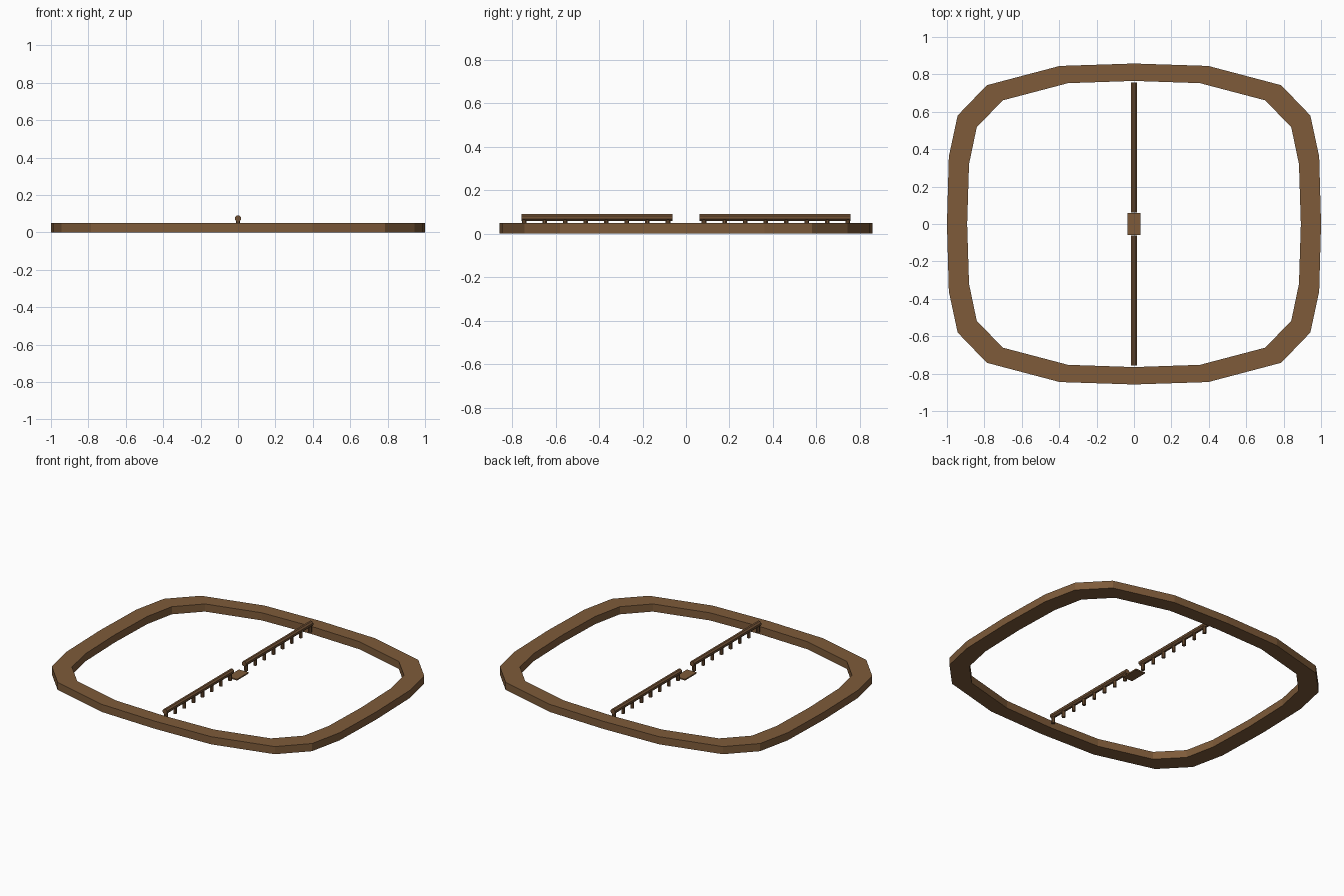
import bpy, bmesh, math
from mathutils import Matrix

if "Cube" in bpy.data.objects:
    bpy.data.objects.remove(bpy.data.objects["Cube"])


def material(name, rgb):
    m = bpy.data.materials.new(name)
    m.diffuse_color = (*rgb, 1)
    m.use_nodes = True
    m.node_tree.nodes["Principled BSDF"].inputs["Base Color"].default_value = m.diffuse_color
    return m


wood = material("wood", (0.21, 0.105, 0.042))
dark_wood = material("dark_wood", (0.17, 0.085, 0.036))


def finish(name, bm, mat):
    bmesh.ops.recalc_face_normals(bm, faces=bm.faces[:])
    me = bpy.data.meshes.new(name)
    bm.to_mesh(me)
    bm.free()
    me.materials.append(mat)
    ob = bpy.data.objects.new(name, me)
    bpy.context.collection.objects.link(ob)
    return ob


def mirrored_loop(quarter):
    # quarter runs from the +x axis to the +y axis
    half = quarter + [(-x, y) for x, y in reversed(quarter[:-1])]
    return half + [(x, -y) for x, y in reversed(half[1:-1])]


# Rounded outer frame
outer = mirrored_loop([(1.0, 0), (0.99, 0.36), (0.943, 0.58), (0.787, 0.742), (0.397, 0.845), (0, 0.858)])
inner = mirrored_loop([(0.892, 0), (0.882, 0.32), (0.841, 0.517), (0.702, 0.661), (0.353, 0.753), (0, 0.765)])
bm = bmesh.new()
rings = [[bm.verts.new((x, y, z)) for x, y in loop]
         for loop, z in ((outer, 0), (outer, 0.05), (inner, 0.05), (inner, 0))]
n = len(outer)
for r in range(4):
    a, b = rings[r], rings[(r + 1) % 4]
    for i in range(n):
        j = (i + 1) % n
        bm.faces.new((a[i], a[j], b[j], b[i]))
finish("outer_frame", bm, wood)

# Small plate in the centre gap
bm = bmesh.new()
bmesh.ops.create_cube(bm, size=1, matrix=Matrix.Translation((0, 0, 0.025))
                      @ Matrix.Diagonal((0.07, 0.12, 0.008, 1)))
finish("centre_plate", bm, wood)


def rod(bm, radius, length, matrix):
    bmesh.ops.create_cone(bm, cap_ends=True, segments=8, radius1=radius, radius2=radius,
                          depth=length, matrix=matrix @ Matrix.Rotation(math.pi / 8, 4, 'Z'))


# Two bumper rails, each on a row of eight pegs
for side, label in ((-1, "front"), (1, "back")):
    bm = bmesh.new()
    rod(bm, 0.0172, 0.695, Matrix.Translation((0, side * 0.4095, 0.0745))
        @ Matrix.Rotation(math.pi / 2, 4, 'X'))
    finish(label + "_rail", bm, dark_wood)
    bm = bmesh.new()
    for i in range(8):
        y = side * (0.083 + i * 0.0945)
        rod(bm, 0.0115, 0.043, Matrix.Translation((0, y, 0.0435)))
    finish(label + "_rail_pegs", bm, dark_wood)
